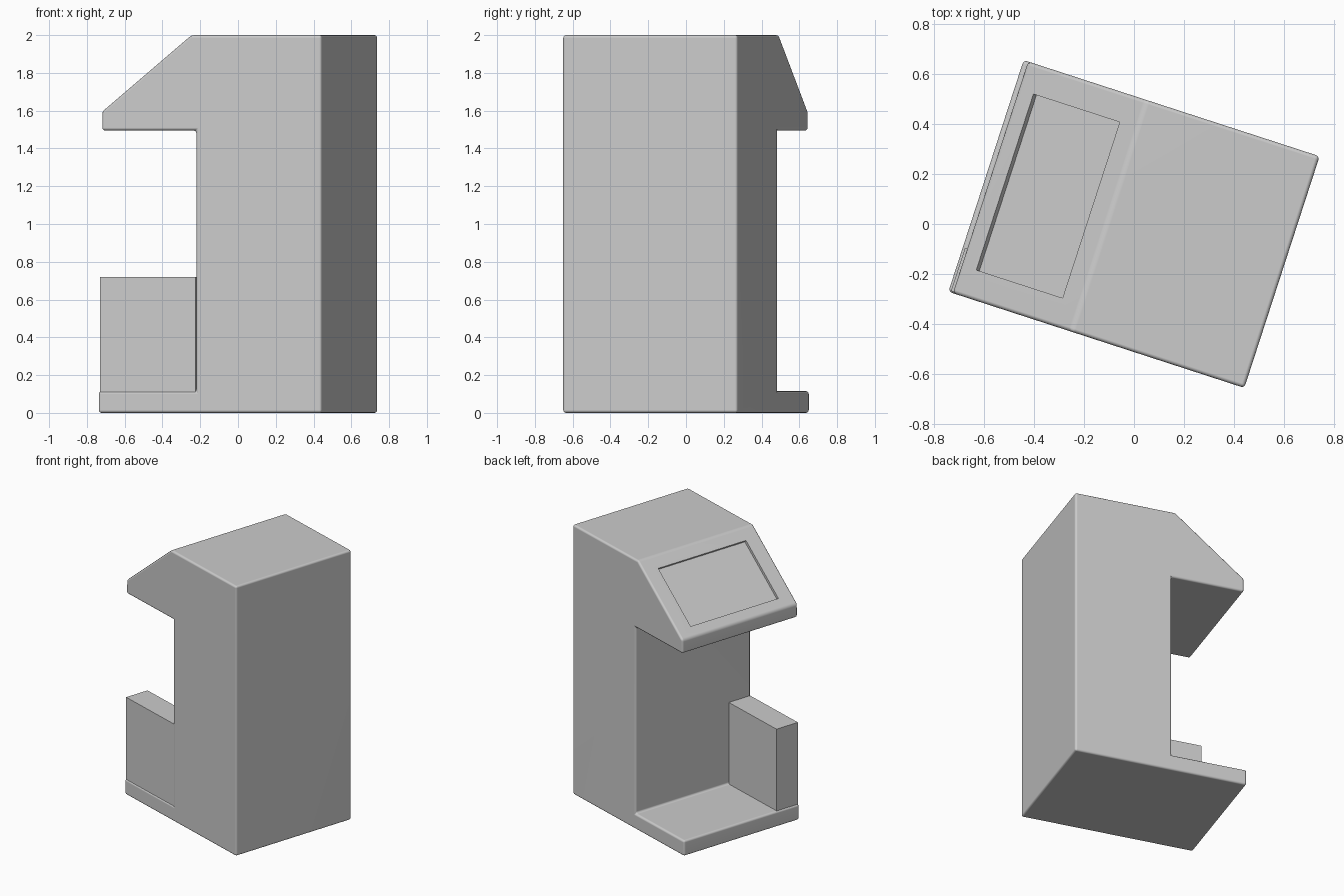
import bpy, bmesh, math
from mathutils import Matrix, Vector

if "Cube" in bpy.data.objects:
    bpy.data.objects.remove(bpy.data.objects["Cube"])

TURN = Matrix.Rotation(math.radians(-18), 4, 'Z')   # whole model is turned about z
HALF_W = 0.486


def finish(name, bm):
    bmesh.ops.recalc_face_normals(bm, faces=bm.faces)
    mesh = bpy.data.meshes.new(name)
    bm.to_mesh(mesh)
    bm.free()
    obj = bpy.data.objects.new(name, mesh)
    bpy.context.collection.objects.link(obj)
    obj.matrix_world = TURN
    return obj


def box(name, size, matrix):
    bm = bmesh.new()
    bmesh.ops.create_cube(bm, size=1, matrix=matrix @ Matrix.Diagonal((*size, 1)))
    return finish(name, bm)


def apply(obj, kind, **settings):
    mod = obj.modifiers.new(kind.title(), kind)
    for key, value in settings.items():
        setattr(mod, key, value)
    bpy.context.view_layer.objects.active = obj
    bpy.ops.object.modifier_apply(modifier=mod.name)


# Cabinet: side profile (depth, height) extruded across the width
low, high = Vector((-0.602, 0, 1.595)), Vector((-0.105, 0, 2.0))
profile = [(-0.621, 0), (0.621, 0), (0.621, 2), (high.x, high.z), (low.x, low.z),
           (-0.602, 1.495), (-0.078, 1.495), (-0.078, 0.115), (-0.621, 0.115)]
bm = bmesh.new()
face = bm.faces.new([bm.verts.new((u, -HALF_W, z)) for u, z in profile])
side = bmesh.ops.extrude_face_region(bm, geom=[face])['geom']
bmesh.ops.translate(bm, vec=(0, 2 * HALF_W, 0),
                    verts=[v for v in side if isinstance(v, bmesh.types.BMVert)])
cabinet = finish("cabinet", bm)
apply(cabinet, 'BEVEL', width=0.015, segments=3, limit_method='ANGLE')

# Shallow screen recess on the sloped head
slope = math.atan2(high.z - low.z, high.x - low.x)
mid = low.lerp(high, (-0.361 - low.x) / (high.x - low.x))
cutter = box("screen_cutter", (0.362 / math.cos(slope), 0.738, 0.04),
             Matrix.Translation(mid) @ Matrix.Rotation(-slope, 4, 'Y'))
cutter.hide_render = True
bpy.context.view_layer.update()
apply(cabinet, 'BOOLEAN', object=cutter, operation='DIFFERENCE', solver='EXACT')
bpy.data.objects.remove(cutter)

cabinet.select_set(True)
bpy.context.view_layer.objects.active = cabinet
bpy.ops.object.shade_smooth_by_angle(angle=math.radians(40))
cabinet.modifiers.new("Weighted normals", 'WEIGHTED_NORMAL').keep_sharp = True

# Side block standing on the base shelf
box("side_block", (0.532, 0.18, 0.615),
    Matrix.Translation((-0.346, -0.39, 0.4125)))
